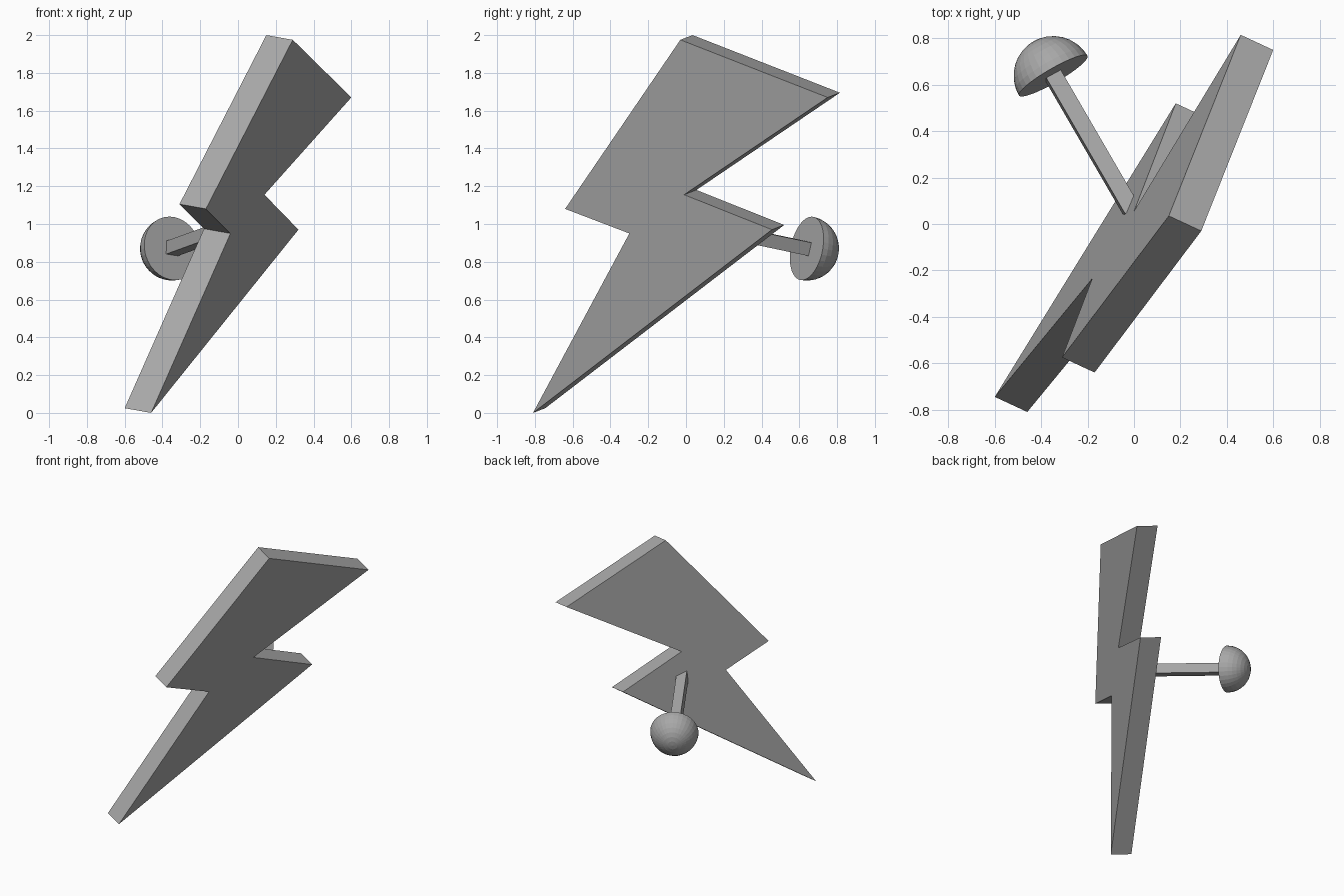
import bpy, bmesh, math
from mathutils import Vector, Matrix

if "Cube" in bpy.data.objects:
    bpy.data.objects.remove(bpy.data.objects["Cube"])

grey = bpy.data.materials.new("plain_grey")
grey.diffuse_color = (0.39, 0.39, 0.39, 1)
grey.use_nodes = True
grey.node_tree.nodes["Principled BSDF"].inputs["Base Color"].default_value = grey.diffuse_color


def finish(name, bm):
    bmesh.ops.recalc_face_normals(bm, faces=bm.faces)
    mesh = bpy.data.meshes.new(name)
    bm.to_mesh(mesh)
    bm.free()
    mesh.materials.append(grey)
    obj = bpy.data.objects.new(name, mesh)
    bpy.context.collection.objects.link(obj)
    return obj


# Lightning bolt: tilted zigzag outline pushed back by its thickness
outline = [(0.29, -0.03, 1.975), (0.60, 0.75, 1.67), (0.14, -0.01, 1.155),
           (0.32, 0.455, 0.97), (-0.46, -0.81, 0.0), (-0.04, -0.30, 0.95),
           (-0.17, -0.64, 1.08)]
bm = bmesh.new()
face = bm.faces.new([bm.verts.new(p) for p in outline])
new = bmesh.ops.extrude_face_region(bm, geom=[face], use_keep_orig=True)["geom"]
bmesh.ops.translate(bm, vec=(-0.14, 0.065, 0.025),
                    verts=[v for v in new if isinstance(v, bmesh.types.BMVert)])
finish("bolt", bm)

# Local frame of the handle: z runs out along the stem
axis = Vector((-0.494, 0.851, -0.179)).normalized()
right = axis.cross(Vector((0, 0, 1))).normalized()
frame = Matrix((right, axis.cross(right), axis)).transposed().to_4x4()
frame = Matrix.Translation((-0.348, 0.639, 0.871)) @ frame

# Square stem, slightly rolled, sunk a little into the bolt
length, width = 0.69, 0.072
bm = bmesh.new()
bmesh.ops.create_cube(bm, size=1)
bmesh.ops.scale(bm, vec=(width, width, length), verts=bm.verts)
bmesh.ops.translate(bm, vec=(0, 0, -length / 2 + 0.003), verts=bm.verts)
bm.transform(frame @ Matrix.Rotation(math.radians(8), 4, 'Z'))
finish("stem", bm)

# Half-ball knob with its flat side towards the bolt
bm = bmesh.new()
bmesh.ops.create_uvsphere(bm, u_segments=32, v_segments=16, radius=0.171)
cut = bmesh.ops.bisect_plane(bm, geom=bm.verts[:] + bm.edges[:] + bm.faces[:],
                             plane_co=(0, 0, 0), plane_no=(0, 0, 1), clear_inner=True)
bmesh.ops.holes_fill(bm, edges=[e for e in bm.edges if e.is_boundary])
bm.transform(frame)
finish("knob", bm)
